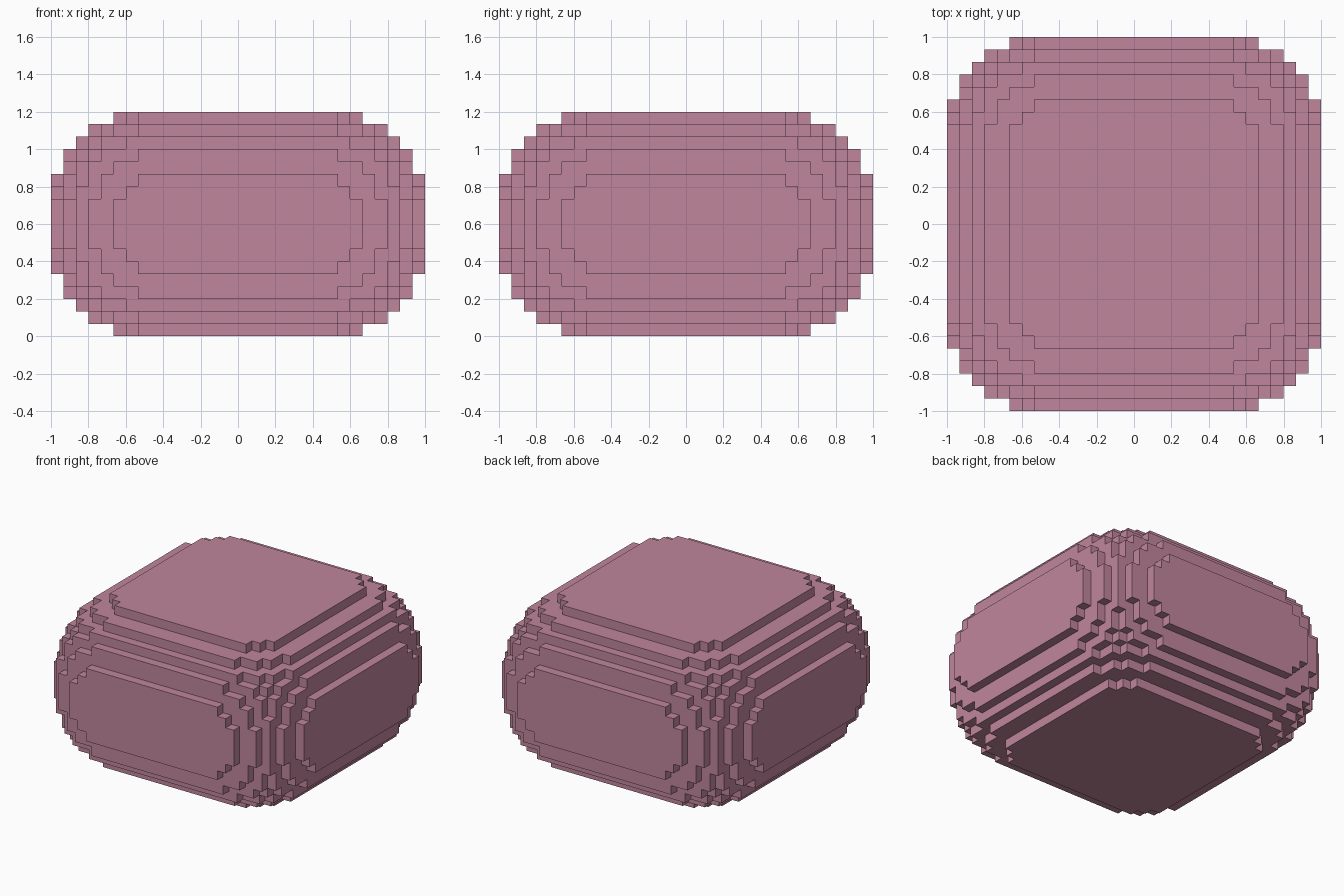
import bpy
import bmesh
from mathutils import Vector

cube = bpy.data.objects.get("Cube")
if cube:
    bpy.data.objects.remove(cube, do_unlink=True)

# One flat colour
pink = bpy.data.materials.new("dusty_pink")
pink.use_nodes = True
colour = (0.527, 0.238, 0.332, 1)
pink.diffuse_color = colour
pink.node_tree.nodes["Principled BSDF"].inputs["Base Color"].default_value = colour

# Block counts along x, y, z; the corners are rounded by a stepped sphere
COUNT = (30, 30, 18)
RADIUS = 8
STEP = 2 / COUNT[0]


def filled(cell):
    """True where a block's centre lies inside the rounded box."""
    total = 0
    for i, n in zip(cell, COUNT):
        if not 0 <= i < n:
            return False
        inset = min(i, n - 1 - i) + 0.5
        total += max(RADIUS - inset, 0) ** 2
    return total <= RADIUS ** 2


cells = {(x, y, z)
         for x in range(COUNT[0])
         for y in range(COUNT[1])
         for z in range(COUNT[2]) if filled((x, y, z))}

# Skin of the blocks: one quad wherever a block meets empty space
bm = bmesh.new()
corners = {}


def corner(point):
    key = tuple(point)
    if key not in corners:
        centred = Vector((key[0] - COUNT[0] / 2, key[1] - COUNT[1] / 2, key[2]))
        corners[key] = bm.verts.new(centred * STEP)
    return corners[key]


for cell in sorted(cells):
    for axis in range(3):
        u, v = (axis + 1) % 3, (axis + 2) % 3
        for side in (0, 1):
            neighbour = list(cell)
            neighbour[axis] += 2 * side - 1
            if tuple(neighbour) in cells:
                continue
            ring = []
            for du, dv in ((0, 0), (1, 0), (1, 1), (0, 1)):
                point = list(cell)
                point[axis] += side
                point[u] += du
                point[v] += dv
                ring.append(corner(point))
            bm.faces.new(ring if side else ring[::-1])

mesh = bpy.data.meshes.new("rounded_block")
bm.to_mesh(mesh)
bm.free()
mesh.materials.append(pink)
block = bpy.data.objects.new("rounded_block", mesh)
bpy.context.collection.objects.link(block)
